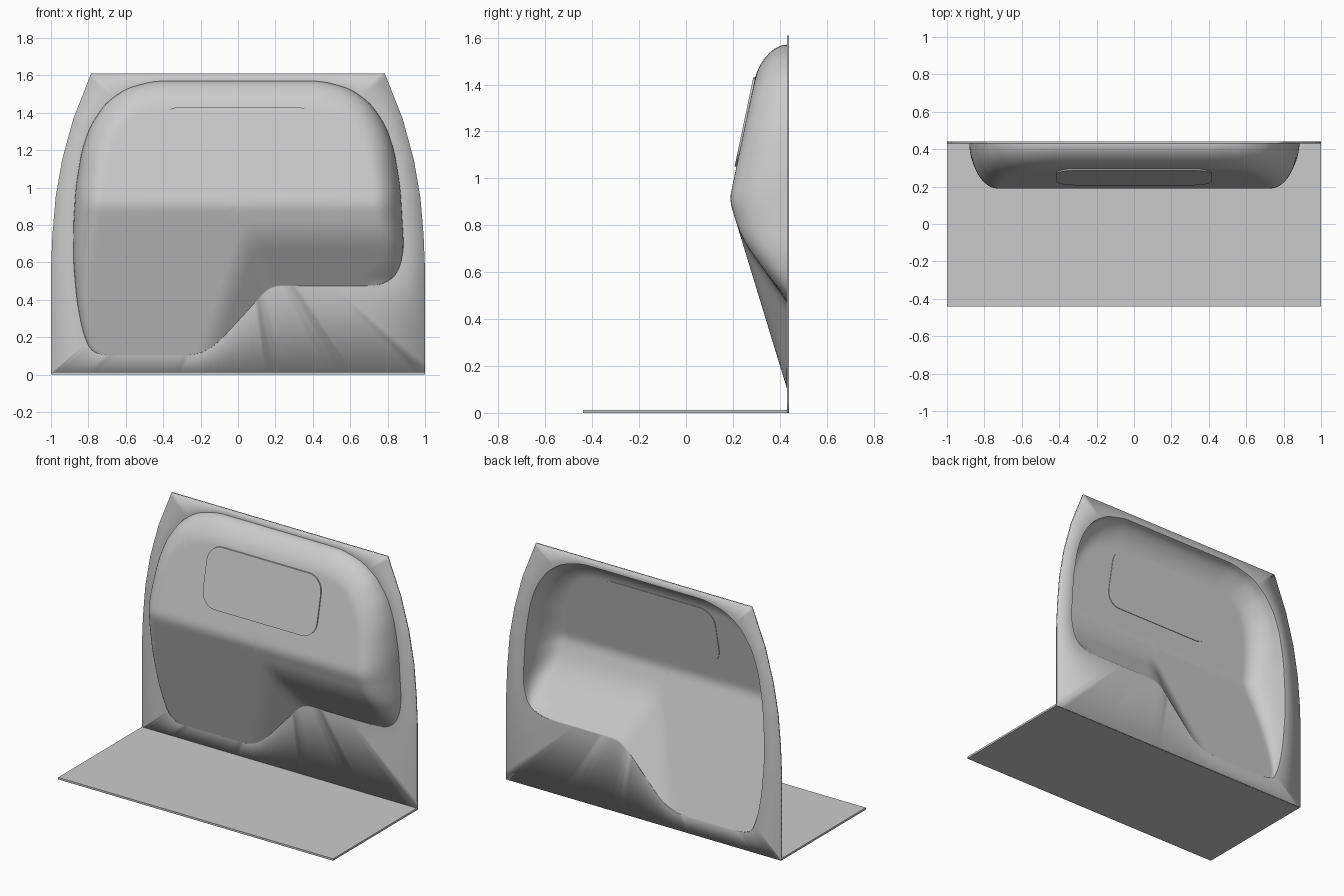
import bpy, bmesh, math
from mathutils import Vector

if "Cube" in bpy.data.objects:
    bpy.data.objects.remove(bpy.data.objects["Cube"])

FRONT, THICK = 0.43, 0.01
CX, CZ = 0.0, 0.9


def finish(name, bm, smooth=True):
    me = bpy.data.meshes.new(name)
    bm.to_mesh(me)
    bm.free()
    ob = bpy.data.objects.new(name, me)
    bpy.context.collection.objects.link(ob)
    if smooth:
        bpy.ops.object.select_all(action='DESELECT')
        ob.select_set(True)
        bpy.context.view_layer.objects.active = ob
        bpy.ops.object.shade_smooth_by_angle(angle=math.radians(35))
    return ob


def resample(pts, step=0.03):
    out = []
    for a, b in zip(pts, pts[1:]):
        n = max(1, round(math.dist(a, b) / step))
        out += [Vector(a).lerp(Vector(b), i / n) for i in range(n)]
    return out


def smin(a, b, k):
    h = max(k - abs(a - b), 0) / k
    return min(a, b) - h * h * k / 4


def smax(a, b, k):
    return -smin(-a, -b, k)


def upper(z):
    return 0.215 - 0.21 * (z - 1.05)


# Outline of the bulge: rounded sides and top, then the stepped lower edge
shoulder = [(0.88, 0.8), (0.868, 1.0), (0.835, 1.2), (0.79, 1.33),
            (0.71, 1.45), (0.6, 1.53), (0.45, 1.57)]
sides = [(-0.74, 0.105), (-0.79, 0.125), (-0.83, 0.23), (-0.86, 0.38), (-0.88, 0.6)]
sides += [(-x, z) for x, z in shoulder] + shoulder[::-1]
sides += [(0.887, 0.68), (0.87, 0.58), (0.83, 0.51), (0.75, 0.475)]
lower_edge = [(0.75, 0.475), (0.2, 0.475), (0.145, 0.445), (-0.07, 0.21),
              (-0.14, 0.14), (-0.22, 0.105), (-0.74, 0.105)]
outline = resample(sides)
n_side = len(outline)
outline += resample(lower_edge)
for _ in range(3):
    n = len(outline)
    outline = [(outline[i - 1] + 2 * outline[i] + outline[(i + 1) % n]) / 4 for i in range(n)]
wall = outline[:n_side + 1]


def wall_distance(p):
    best = 9.0
    for a, b in zip(wall, wall[1:]):
        d = b - a
        t = min(1, max(0, (p - a).dot(d) / d.length_squared))
        best = min(best, (p - a - d * t).length_squared)
    return math.sqrt(best)


def depth(p):
    x, z = p
    step = smax(0.72 * (-0.737 * x + 0.676 * z - 0.1936), 0.72 * (z - 0.475), 0.03)
    d = smin(smin(upper(z), 0.305 * (z - 0.105), 0.02), step, 0.03)
    w = 0.015 + 0.13 * min(1, max(0, (z - 0.1) / 0.75))
    s = min(1, wall_distance(p) / w)
    return max(0, d) * math.sqrt(1 - (1 - s) ** 2)


# Outer edge of the panel
flank = [(1, 0), (1, 0.56), (0.992, 0.75), (0.975, 0.95), (0.94, 1.15),
         (0.88, 1.37), (0.785, 1.61)]
border = [Vector(p) for p in flank + [(-x, z) for x, z in flank[::-1]]]
centre = Vector((CX, CZ))


def ray_hit(ang, poly):
    r = Vector((math.cos(ang), math.sin(ang)))
    best = 0
    for i in range(len(poly)):
        a, b = poly[i - 1] - centre, poly[i] - centre
        ca, cb = r.x * a.y - r.y * a.x, r.x * b.y - r.y * b.x
        if ca * cb <= 0 and ca != cb:
            hit = a.lerp(b, ca / (ca - cb))
            best = max(best, hit.dot(r))
    return centre + r * best


def angle(p):
    return math.atan2(p.y - CZ, p.x - CX)


angles = [angle(p) for p in border]
for p in outline:
    a = angle(p)
    if all(abs(a - b) > 0.004 for b in angles):
        angles.append(a)
angles.sort()

# Panel with the hollow formed bulge, lofted in rings towards the centre
bm = bmesh.new()
edge = [ray_hit(a, outline) for a in angles]
rings = [[bm.verts.new((p.x, FRONT, p.y)) for p in (ray_hit(a, border) for a in angles)]]
N = 44
for i in range(N):
    t = 1 - (i / N) ** 2
    ring = []
    for e in edge:
        p = centre.lerp(e, t)
        ring.append(bm.verts.new((p.x, FRONT - (depth(p) if i else 0), p.y)))
    rings.append(ring)
m = len(angles)
for a, b in zip(rings, rings[1:]):
    for j in range(m):
        k = (j + 1) % m
        bm.faces.new((a[j], a[k], b[k], b[j]))
tip = bm.verts.new((CX, FRONT - depth(centre), CZ))
for j in range(m):
    bm.faces.new((rings[-1][j], rings[-1][(j + 1) % m], tip))
panel = finish("formed_back_panel", bm)
sol = panel.modifiers.new("thickness", 'SOLIDIFY')
sol.thickness = THICK
sol.offset = -1

# Window plate lying on the sloped upper face
bm = bmesh.new()
W, Z0, Z1, R = 0.415, 1.05, 1.43, 0.1
loop = []
for q, (cx, cz) in enumerate([(W - R, Z1 - R), (R - W, Z1 - R), (R - W, Z0 + R), (W - R, Z0 + R)]):
    for s in range(9):
        a = math.pi / 2 * (q + s / 8)
        loop.append((cx + R * math.cos(a), cz + R * math.sin(a)))
front = [bm.verts.new((x, FRONT - upper(z) - 0.008, z)) for x, z in loop]
back = [bm.verts.new((x, FRONT - upper(z) + 0.014, z)) for x, z in loop]
bm.faces.new(front)
bm.faces.new(back[::-1])
for i in range(len(loop)):
    j = (i + 1) % len(loop)
    bm.faces.new((front[j], front[i], back[i], back[j]))
finish("window_plate", bm)

# Floor slab
bm = bmesh.new()
bmesh.ops.create_cube(bm, size=1)
bmesh.ops.scale(bm, vec=(2, 0.87, 0.013), verts=bm.verts)
bmesh.ops.translate(bm, vec=(0, -0.005, 0.0065), verts=bm.verts)
finish("floor_slab", bm, False)
